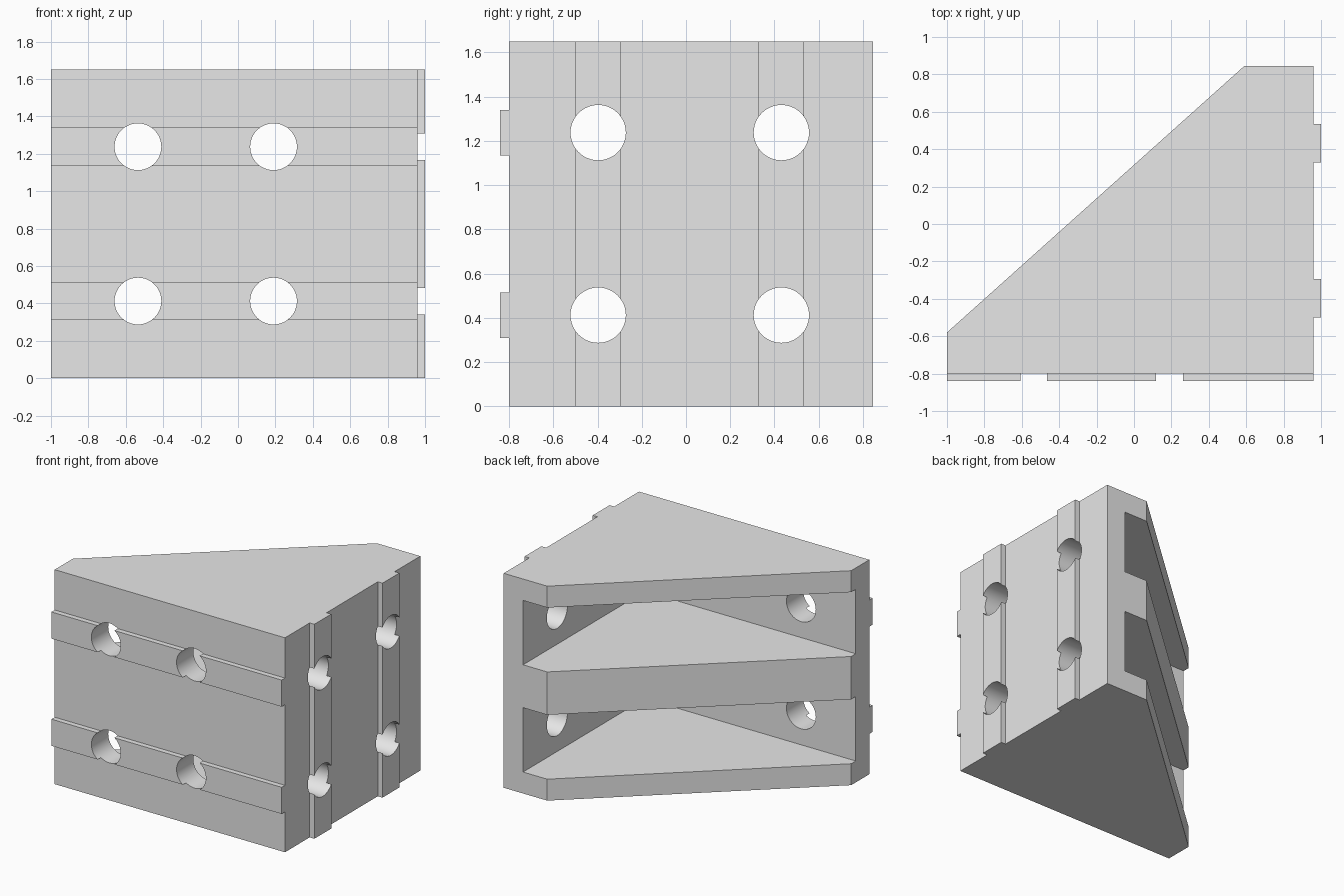
import bpy
import bmesh
import math
from mathutils import Matrix, Vector

cube = bpy.data.objects.get("Cube")
if cube:
    bpy.data.objects.remove(cube, do_unlink=True)

HEIGHT = 1.65
WALL = 0.165
LEFT, RIGHT = -1.0, 0.96
FRONT, BACK = -0.80, 0.845
LEVELS = (HEIGHT / 4, HEIGHT * 3 / 4)   # heights of the two bays
FRONT_HOLES = (-0.535, 0.19)            # x positions
SIDE_HOLES = (-0.397, 0.431)            # y positions
RIB, RIB_HALF, HOLE_RADIUS = 0.04, 0.1025, 0.125

grey = bpy.data.materials.new("light grey")
grey.use_nodes = True
grey.diffuse_color = (0.8, 0.8, 0.8, 1)
grey.node_tree.nodes["Principled BSDF"].inputs["Base Color"].default_value = (0.8, 0.8, 0.8, 1)


def finish(name, bm):
    bmesh.ops.recalc_face_normals(bm, faces=bm.faces)
    mesh = bpy.data.meshes.new(name)
    bm.to_mesh(mesh)
    bm.free()
    mesh.materials.append(grey)
    obj = bpy.data.objects.new(name, mesh)
    bpy.context.collection.objects.link(obj)
    return obj


def prism(name, outline, z0, z1):
    bm = bmesh.new()
    face = bm.faces.new([bm.verts.new((x, y, z0)) for x, y in outline])
    top = bmesh.ops.extrude_face_region(bm, geom=[face])["geom"]
    bmesh.ops.translate(bm, vec=(0, 0, z1 - z0),
                        verts=[v for v in top if isinstance(v, bmesh.types.BMVert)])
    return finish(name, bm)


def box(name, x0, x1, y0, y1, z0, z1):
    return prism(name, [(x0, y0), (x1, y0), (x1, y1), (x0, y1)], z0, z1)


def cylinder(name, centre, axis):
    bm = bmesh.new()
    turn = Vector((0, 0, 1)).rotation_difference(Vector(axis)).to_matrix().to_4x4()
    bmesh.ops.create_cone(bm, cap_ends=True, segments=48, radius1=HOLE_RADIUS,
                          radius2=HOLE_RADIUS, depth=0.4,
                          matrix=Matrix.Translation(centre) @ turn)
    return finish(name, bm)


def combine(target, tool, operation):
    mod = target.modifiers.new(operation, 'BOOLEAN')
    mod.operation = operation
    mod.solver = 'EXACT'
    mod.object = tool
    bpy.context.view_layer.objects.active = target
    bpy.ops.object.modifier_apply(modifier=mod.name)
    bpy.data.objects.remove(tool, do_unlink=True)


# Solid wedge with blunt tips
bracket = prism("corner_bracket", [(LEFT, FRONT), (RIGHT, FRONT), (RIGHT, BACK),
                                   (0.59, BACK), (LEFT, -0.58)], 0, HEIGHT)

# Open bays leaving two walls and three shelves
for z in LEVELS:
    combine(bracket, box("bay", LEFT - 0.2, RIGHT - WALL, FRONT + WALL, BACK + 0.2,
                         z - HEIGHT * 0.15, z + HEIGHT * 0.15), 'DIFFERENCE')

# Locating ribs: horizontal on the front, upright on the side
for z in LEVELS:
    combine(bracket, box("front_rib", LEFT, RIGHT, FRONT - RIB, FRONT + RIB,
                         z - RIB_HALF, z + RIB_HALF), 'UNION')
for y in SIDE_HOLES:
    combine(bracket, box("side_rib", RIGHT - RIB, RIGHT + RIB, y - RIB_HALF, y + RIB_HALF,
                         0, HEIGHT), 'UNION')

# Bolt holes through both walls
for z in LEVELS:
    for x in FRONT_HOLES:
        combine(bracket, cylinder("front_hole", (x, FRONT, z), (0, 1, 0)), 'DIFFERENCE')
    for y in SIDE_HOLES:
        combine(bracket, cylinder("side_hole", (RIGHT, y, z), (1, 0, 0)), 'DIFFERENCE')

# Smooth hole walls, crisp edges
bpy.ops.object.select_all(action='DESELECT')
bracket.select_set(True)
bpy.context.view_layer.objects.active = bracket
bpy.ops.object.shade_smooth_by_angle(angle=math.radians(30))
